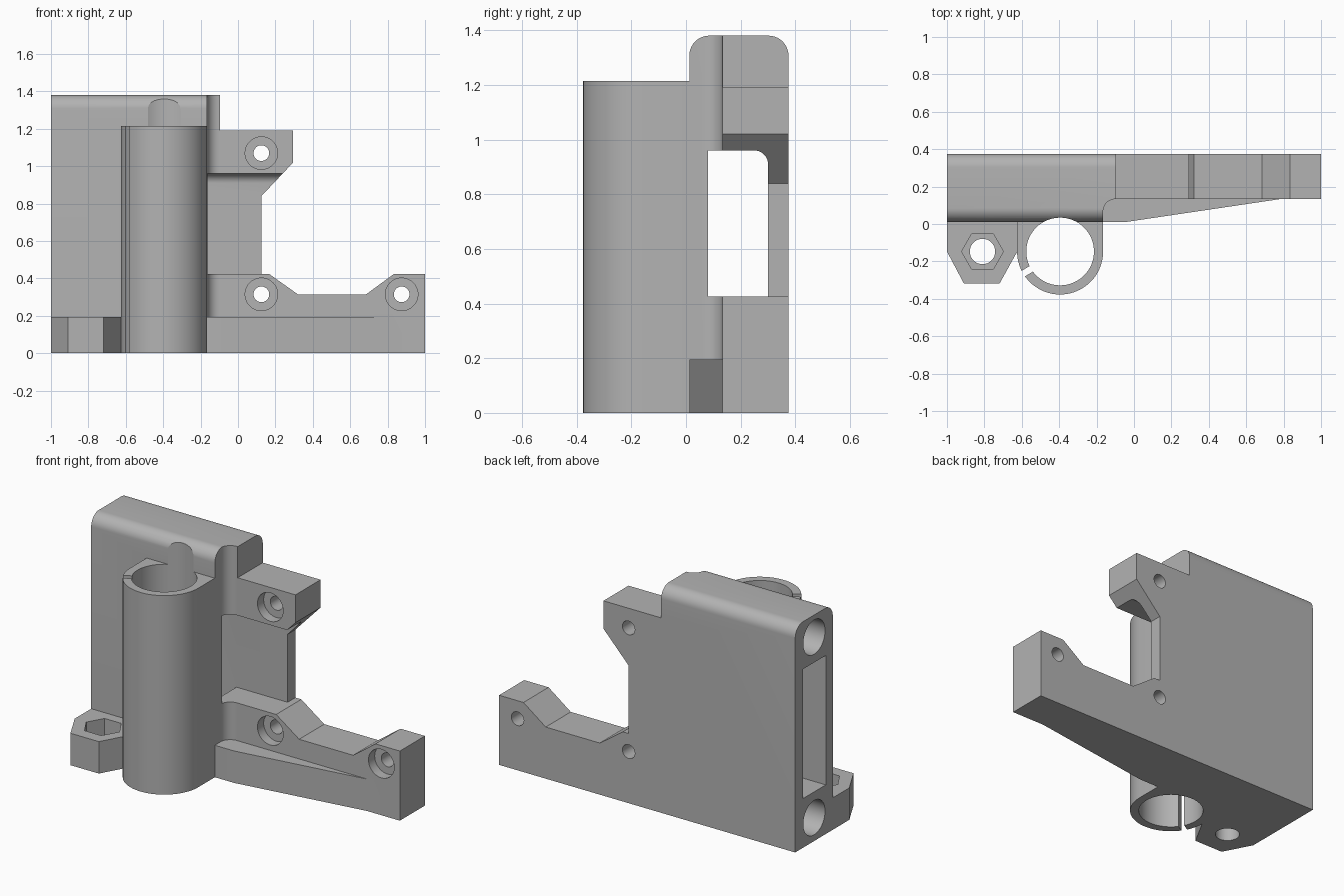
import bpy, bmesh, math
from mathutils import Vector

cube = bpy.data.objects.get("Cube")
if cube:
    bpy.data.objects.remove(cube, do_unlink=True)

grey = bpy.data.materials.new("plain_grey")
grey.use_nodes = True
GREY = (0.45, 0.45, 0.45, 1)
grey.diffuse_color = GREY
grey.node_tree.nodes["Principled BSDF"].inputs["Base Color"].default_value = GREY

PLACE = {"x": lambda a, b, t: (t, a, b),
         "y": lambda a, b, t: (a, t, b),
         "z": lambda a, b, t: (a, b, t)}


def prism(name, points, axis, start, end):
    """Extrude a 2D outline along an axis."""
    bm = bmesh.new()
    put = PLACE[axis]
    face = bm.faces.new([bm.verts.new(put(a, b, start)) for a, b in points])
    new = bmesh.ops.extrude_face_region(bm, geom=[face])["geom"]
    shift = Vector(put(0, 0, end - start))
    bmesh.ops.translate(bm, vec=shift, verts=[v for v in new if isinstance(v, bmesh.types.BMVert)])
    bmesh.ops.recalc_face_normals(bm, faces=bm.faces)
    mesh = bpy.data.meshes.new(name)
    bm.to_mesh(mesh)
    bm.free()
    mesh.materials.append(grey)
    obj = bpy.data.objects.new(name, mesh)
    bpy.context.collection.objects.link(obj)
    return obj


def arc(ca, cb, r, deg0, deg1, steps=10):
    return [(ca + r * math.cos(t), cb + r * math.sin(t))
            for t in (math.radians(deg0 + (deg1 - deg0) * i / steps) for i in range(steps + 1))]


def circle(ca, cb, r, n=48):
    return arc(ca, cb, r, 0, 360, n)[:-1]


def rect(a0, b0, a1, b1):
    return [(a0, b0), (a1, b0), (a1, b1), (a0, b1)]


def combine(target, tool, operation):
    mod = target.modifiers.new(operation.lower(), "BOOLEAN")
    mod.operation, mod.object, mod.solver = operation, tool, "EXACT"
    bpy.context.view_layer.objects.active = target
    bpy.ops.object.modifier_apply(modifier=mod.name)
    bpy.data.objects.remove(tool, do_unlink=True)


def add(*args):
    combine(body, prism(*args), "UNION")


def cut(*args):
    combine(body, prism(*args), "DIFFERENCE")


FRONT, BACK, STEP = 0.012, 0.375, 0.133    # depth planes
SIDE, TOP, FOOT = -0.165, 1.38, 0.195
ROUND = 0.073

# Tall block with rounded top edges
profile = [(FRONT, 0), (BACK, 0)]
profile += arc(BACK - ROUND, TOP - ROUND, ROUND, 0, 90)
profile += arc(FRONT + ROUND, TOP - ROUND, ROUND, 90, 180)
body = prism("rod_bracket", profile, "x", -1, -0.095)

# Hollow corner beside the tube
corner = [(SIDE, -0.1)] + arc(-0.1, STEP - 0.065, 0.065, 180, 90) + [(0.1, STEP), (0.1, -0.1)]
cut("corner_cutter", corner, "z", -0.1, 2)

# Flat mounting plate with arm and upper lug
plate = [(-0.3, 0), (1, 0), (1, 0.425), (0.835, 0.425), (0.685, 0.315), (0.32, 0.315),
         (0.165, 0.425), (0.125, 0.425), (0.125, 0.84), (0.295, 1.02), (0.295, 1.19), (-0.3, 1.19)]
add("mounting_plate", plate, "y", STEP, BACK)

# Tapered foot along the arm
add("tapered_foot", [(-0.3, FRONT), (-0.035, FRONT), (0.78, STEP), (0.78, 0.2), (-0.3, 0.2)],
    "z", 0, FOOT)

# Clamp tube body
TX, TY, TR = -0.395, -0.147, 0.23
add("clamp_tube", [(TX + TR, 0.06), (TX - TR, 0.06)] + arc(TX, TY, TR, 180, 360, 40),
    "z", 0, 1.215)

# Nut lug at the foot
add("nut_lug", [(-1, 0.06), (-1, -0.147), (-0.91, -0.317), (-0.718, -0.317), (-0.62, -0.14),
                (-0.62, 0.06)], "z", 0, FOOT)

# Tube bore and clamping slit
cut("tube_bore", circle(TX, TY, 0.181, 64), "z", -0.1, 2)
along = Vector((-math.cos(math.radians(31)), -math.sin(math.radians(31))))
across = Vector((-along.y, along.x)) * 0.017
hub = Vector((TX, TY))
slit = [hub + along * d + across * s for d, s in ((0.1, -1), (0.3, -1), (0.3, 1), (0.1, 1))]
cut("tube_slit", slit, "z", -0.1, 2)

# Nut pocket and its through hole
NX, NY = -0.81, -0.147
cut("nut_pocket", circle(NX, NY, 0.112, 6), "z", 0.09, 0.4)
cut("nut_hole", circle(NX, NY, 0.068, 32), "z", -0.1, 0.4)

# Belt slot: wide inside the block, narrower with a rounded corner past it
cut("belt_slot", rect(0.08, 0.3, 0.3, 1.09), "x", -1.1, -0.22)
opening = [(0.08, 0.425), (0.3, 0.425)] + arc(0.25, 0.91, 0.05, 0, 90) + [(0.08, 0.96)]
cut("belt_opening", opening, "x", -0.4, 0.5)

# Blind holes for the two horizontal rods
for z in (0.143, 1.245):
    cut("rod_hole", circle(0.192, z, 0.105), "x", -1.1, -0.2)

# Counterbored screw holes
for x, z in ((0.125, 0.315), (0.875, 0.315), (0.125, 1.07)):
    cut("screw_hole", circle(x, z, 0.042, 32), "y", 0, 0.5)
    cut("screw_counterbore", circle(x, z, 0.087, 40), "y", 0, STEP + 0.06)

bpy.ops.object.select_all(action="DESELECT")
body.select_set(True)
bpy.context.view_layer.objects.active = body
bpy.ops.object.shade_smooth_by_angle(angle=math.radians(25))
